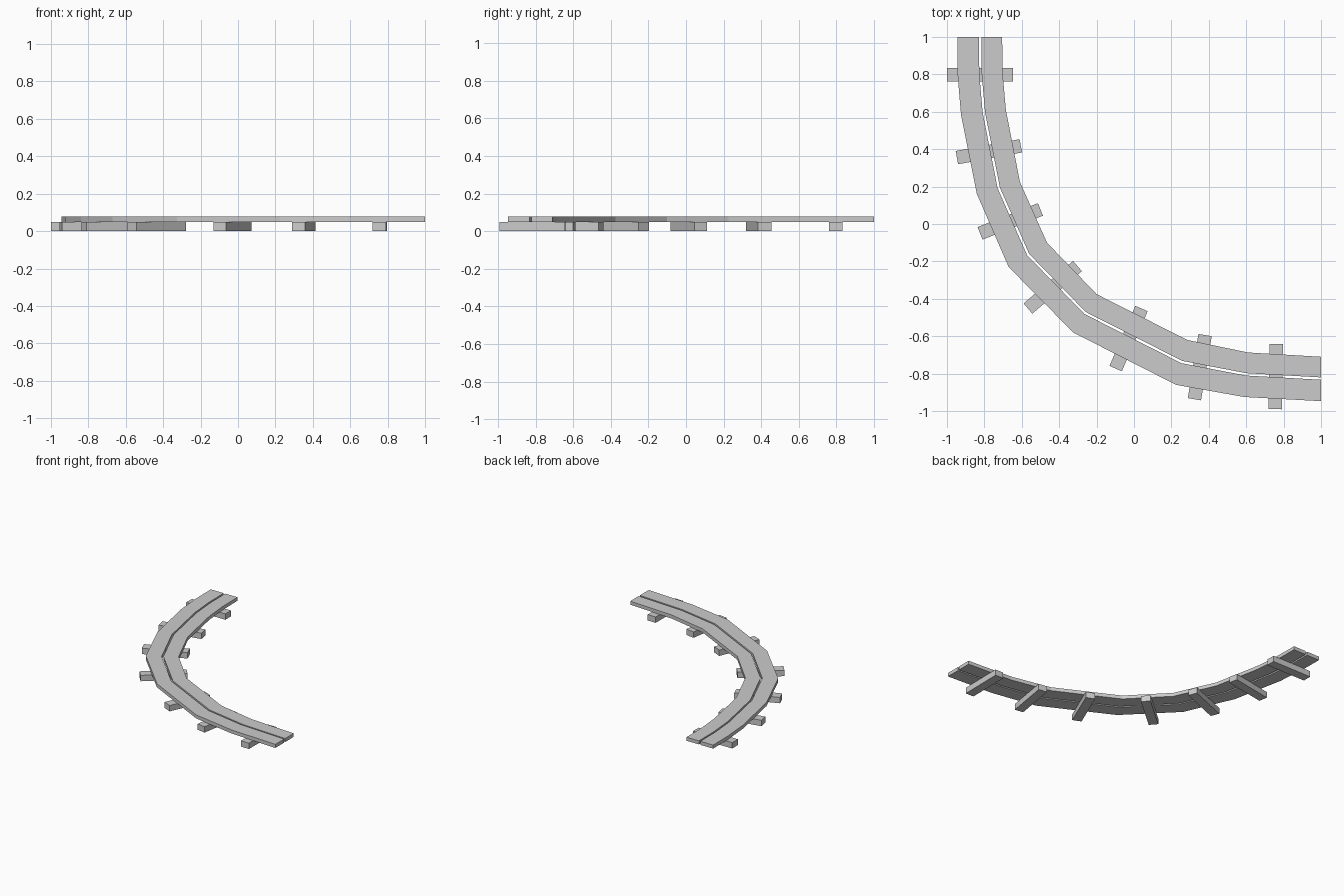
import bpy, bmesh
from math import atan2, hypot
from mathutils import Vector

if "Cube" in bpy.data.objects:
    bpy.data.objects.remove(bpy.data.objects["Cube"])

BASE, TOP = 0.048, 0.077

# Curve stations: (outer edge x, y, inner edge x, y)
STATIONS = [
    (-.945, 1.0, -.705, 1.0), (-.943, .80, -.702, .80),
    (-.925, .585, -.685, .61), (-.84, .16, -.61, .225),
    (-.67, -.23, -.465, -.10), (-.325, -.58, -.20, -.375),
    (.225, -.86, .285, -.62), (.59, -.925, .61, -.687),
    (1.0, -.947, 1.0, -.71),
]


def strip(name, f0, f1):
    """Sweep a flat rectangular plank between two fractions of the track width."""
    bm = bmesh.new()
    rings = []
    for ox, oy, ix, iy in STATIONS:
        o, i = Vector((ox, oy)), Vector((ix, iy))
        a, b = o.lerp(i, f0), o.lerp(i, f1)
        rings.append([bm.verts.new((p.x, p.y, z)) for p, z in
                      ((a, BASE), (b, BASE), (b, TOP), (a, TOP))])
    for r, s in zip(rings, rings[1:]):
        for k in range(4):
            n = (k + 1) % 4
            bm.faces.new((r[k], r[n], s[n], s[k]))
    bm.faces.new(rings[0])
    bm.faces.new(rings[-1])
    bmesh.ops.recalc_face_normals(bm, faces=bm.faces)
    mesh = bpy.data.meshes.new(name)
    bm.to_mesh(mesh)
    bm.free()
    bpy.context.collection.objects.link(bpy.data.objects.new(name, mesh))


def sleeper(name, x0, y0, x1, y1):
    """Box laid between the midpoints of its two ends."""
    bpy.ops.mesh.primitive_cube_add(
        size=1, location=((x0 + x1) / 2, (y0 + y1) / 2, BASE / 2),
        rotation=(0, 0, atan2(y1 - y0, x1 - x0)))
    ob = bpy.context.object
    ob.name = name
    ob.scale = (hypot(x1 - x0, y1 - y0), .072, BASE)


# Two curved planks with a narrow slot between them
strip("outer_plank", 0, .482)
strip("inner_plank", .535, 1)

# Cross sleepers: outer end midpoint, inner end midpoint
ENDS = [
    (-1.0, .797, -.647, .797), (-.947, .355, -.605, .418),
    (-.823, -.05, -.50, .078), (-.567, -.452, -.302, -.225),
    (-.098, -.773, .04, -.452), (.323, -.937, .38, -.594),
    (.755, -.99, .76, -.642),
]
for n, e in enumerate(ENDS, 1):
    sleeper(f"sleeper_{n}", *e)
